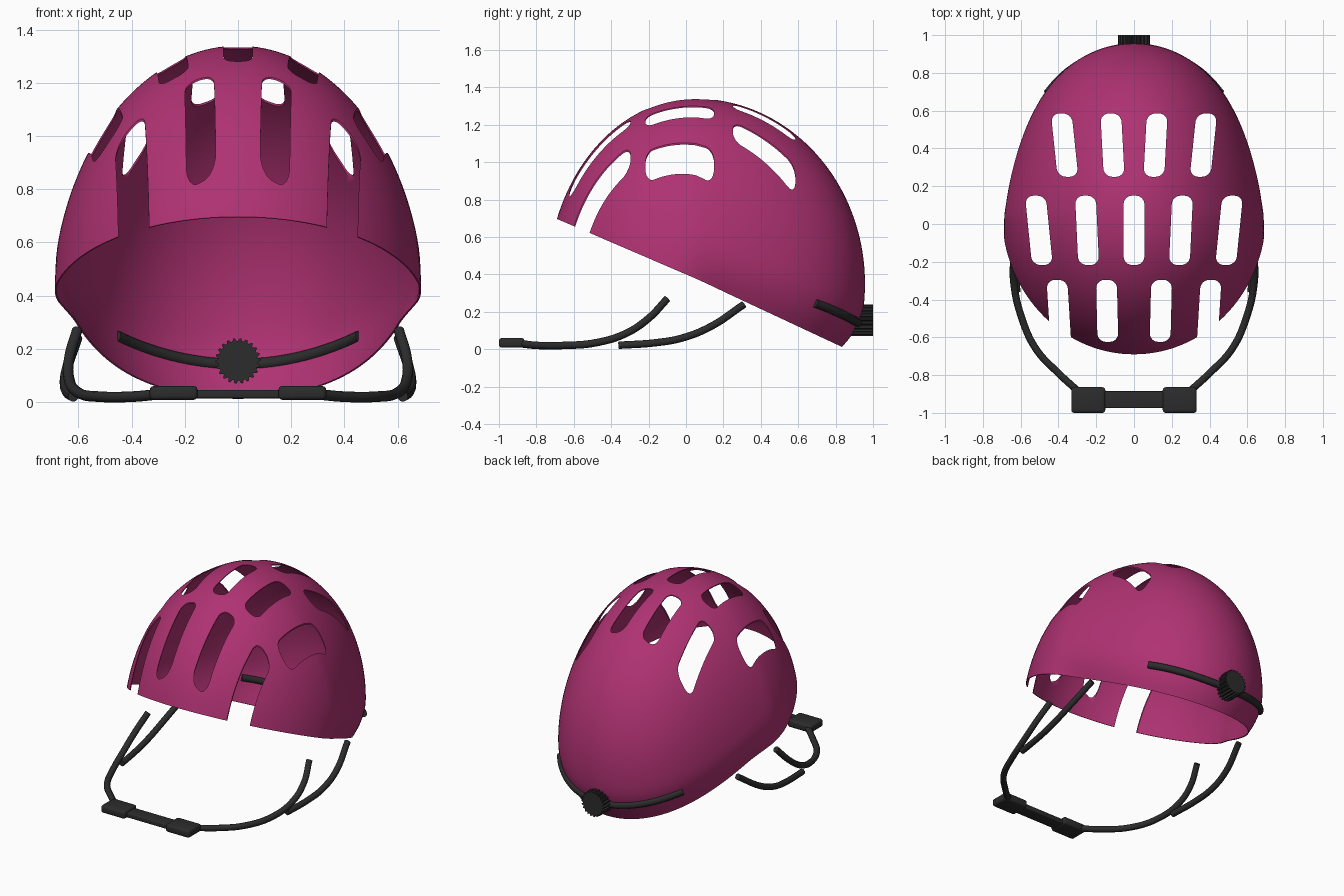
import bpy, bmesh, math
from math import sin, cos, pi, radians
from mathutils import Vector

cube = bpy.data.objects.get("Cube")
if cube:
    bpy.data.objects.remove(cube, do_unlink=True)


def material(name, rgb):
    m = bpy.data.materials.new(name)
    m.use_nodes = True
    m.diffuse_color = (*rgb, 1)
    node = next(n for n in m.node_tree.nodes if n.type == 'BSDF_PRINCIPLED')
    node.inputs["Base Color"].default_value = (*rgb, 1)
    return m


MAGENTA = material("magenta", (0.43, 0.032, 0.17))
BLACK = material("black", (0.025, 0.025, 0.025))


def link(name, data, mat):
    ob = bpy.data.objects.new(name, data)
    bpy.context.collection.objects.link(ob)
    data.materials.append(mat)
    return ob


def mesh_object(name, bm, mat):
    bmesh.ops.recalc_face_normals(bm, faces=bm.faces)
    me = bpy.data.meshes.new(name)
    bm.to_mesh(me)
    bm.free()
    return link(name, me, mat)


def finish(ob, angle=35):
    """Bake modifiers or curves to a mesh and shade it smooth."""
    bpy.ops.object.select_all(action='DESELECT')
    ob.select_set(True)
    bpy.context.view_layer.objects.active = ob
    bpy.ops.object.convert(target='MESH')
    bpy.ops.object.shade_smooth_by_angle(angle=radians(angle))
    return bpy.context.view_layer.objects.active


# Egg-shaped dome
WIDTH, HEIGHT, MID_Y, MID_Z, SLOPE = 0.7, 0.99, 0.05, 0.35, 0.43


def length_at(theta):
    return 0.907 if sin(theta) > 0 else 0.79


def dome(theta, phi):
    back = max(0, sin(theta) * cos(phi))
    x = WIDTH * cos(theta) * cos(phi) * (1 - 0.05 * sin(pi * back))
    y = length_at(theta) * sin(theta) * cos(phi)
    z = MID_Z + HEIGHT * sin(phi)
    # the lower rear edge tucks inward
    above = z - (0.4 - SLOPE * (y + MID_Y))
    near = min(1, max(0, 1 - above / 0.25))
    ramp = min(1, max(0, (y + 0.15) / 0.35))
    tuck = 1 - 0.08 * near ** 2 * ramp * ramp * (3 - 2 * ramp)
    return Vector((x * tuck, y * tuck + MID_Y, z))


def rim_angle(theta):
    k = SLOPE * length_at(theta) * sin(theta)
    offset = 0.4 - SLOPE * MID_Y - MID_Z
    return math.asin(offset / math.hypot(k, HEIGHT)) - math.atan2(k, HEIGHT)


def build_shell():
    around, down = 128, 44
    bm = bmesh.new()
    pole = bm.verts.new(dome(0, pi / 2))
    rings = []
    for j in range(1, down + 1):
        ring = []
        for i in range(around):
            t = 2 * pi * i / around
            ring.append(bm.verts.new(dome(t, pi / 2 + (rim_angle(t) - pi / 2) * j / down)))
        rings.append(ring)
    for i in range(around):
        n = (i + 1) % around
        bm.faces.new((pole, rings[0][i], rings[0][n]))
        for a, b in zip(rings, rings[1:]):
            bm.faces.new((a[i], b[i], b[n], a[n]))
    return mesh_object("shell", bm, MAGENTA)


def add_slot(bm, x_front, x_back, y_front, y_back):
    """Upright rounded prism, slightly slanted in plan."""
    half, r, verts = 0.055, 0.045, []
    for q, (sx, sy) in enumerate(((1, 1), (-1, 1), (-1, -1), (1, -1))):
        cy = y_back - r if sy > 0 else y_front + r
        for k in range(7):
            a = pi / 2 * (q + k / 6)
            y = cy + r * sin(a)
            f = (y - y_front) / (y_back - y_front)
            x = x_front + (x_back - x_front) * f + sx * (half - r) + r * cos(a)
            verts.append(bm.verts.new((x, y, 0.45)))
    face = bm.faces.new(verts)
    top = bmesh.ops.extrude_face_region(bm, geom=[face])["geom"]
    bmesh.ops.translate(bm, verts=[g for g in top if isinstance(g, bmesh.types.BMVert)],
                        vec=(0, 0, 1.1))


# Vent slots: front x, back x, front y, back y for one side
vents = [(0.138, 0.146, -0.624, -0.296), (0.38, 0.408, -0.75, -0.296),
         (0.24, 0.257, -0.217, 0.15), (0.485, 0.522, -0.217, 0.15),
         (0.105, 0.123, 0.25, 0.585), (0.35, 0.385, 0.25, 0.585)]
bm = bmesh.new()
add_slot(bm, 0, 0, -0.217, 0.15)
for x0, x1, y0, y1 in vents:
    for s in (-1, 1):
        add_slot(bm, s * x0, s * x1, y0, y1)
cutter = mesh_object("vent_cutter", bm, MAGENTA)
cutter.hide_render = True

shell = build_shell()
solid = shell.modifiers.new("thickness", 'SOLIDIFY')
solid.thickness, solid.offset = 0.006, -1
cut = shell.modifiers.new("vents", 'BOOLEAN')
cut.operation, cut.solver, cut.object = 'DIFFERENCE', 'EXACT', cutter
finish(shell)
bpy.data.objects.remove(cutter, do_unlink=True)


def tube(name, points, radius):
    cu = bpy.data.curves.new(name, 'CURVE')
    cu.dimensions = '3D'
    cu.bevel_depth, cu.bevel_resolution = radius, 3
    cu.resolution_u, cu.use_fill_caps = 8, True
    sp = cu.splines.new('BEZIER')
    sp.bezier_points.add(len(points) - 1)
    for bp, p in zip(sp.bezier_points, points):
        bp.co = p
        bp.handle_left_type = bp.handle_right_type = 'AUTO'
    return finish(link(name, cu, BLACK), 50)


def box(name, center, size, bevel):
    bm = bmesh.new()
    bmesh.ops.create_cube(bm, size=1)
    bmesh.ops.scale(bm, verts=bm.verts, vec=size)
    bmesh.ops.translate(bm, verts=bm.verts, vec=center)
    ob = mesh_object(name, bm, BLACK)
    mod = ob.modifiers.new("bevel", 'BEVEL')
    mod.width, mod.segments = bevel, 3
    return finish(ob)


# Chin straps and buckles
for s, side in ((1, "left"), (-1, "right")):
    front = [(0.605, -0.1, 0.27), (0.635, -0.2, 0.165), (0.635, -0.32, 0.085),
             (0.6, -0.48, 0.035), (0.52, -0.66, 0.02), (0.4, -0.79, 0.02),
             (0.29, -0.89, 0.03)]
    rear = [(0.605, 0.31, 0.24), (0.645, 0.13, 0.12), (0.65, -0.02, 0.06),
            (0.64, -0.16, 0.035), (0.62, -0.36, 0.021)]
    tube(side + "_front_strap", [(s * x, y, z) for x, y, z in front], 0.02)
    tube(side + "_rear_strap", [(s * x, y, z) for x, y, z in rear], 0.02)
    box(side + "_buckle", (s * 0.242, -0.932, 0.034), (0.18, 0.136, 0.052), 0.015)
box("chin_bar", (0, -0.93, 0.03), (0.4, 0.09, 0.032), 0.006)

# Rear fit band follows the shell
band = []
for i in range(13):
    t = radians(46 + 88 * i / 12)
    z = 0.14 + 0.22 * cos(t) ** 2
    band.append(dome(t, math.asin((z - MID_Z) / HEIGHT)))
tube("fit_band", band, 0.023)

# Ridged adjustment dial
bm = bmesh.new()
teeth = 22
ring = []
for i in range(teeth * 4):
    a = 2 * pi * i / (teeth * 4)
    r = 0.085 if i % 4 < 2 else 0.075
    ring.append(bm.verts.new((r * cos(a), 0.87, 0.155 + r * sin(a))))
face = bm.faces.new(ring)
end = bmesh.ops.extrude_face_region(bm, geom=[face])["geom"]
bmesh.ops.translate(bm, verts=[g for g in end if isinstance(g, bmesh.types.BMVert)],
                    vec=(0, 0.13, 0))
mesh_object("adjustment_dial", bm, BLACK)
